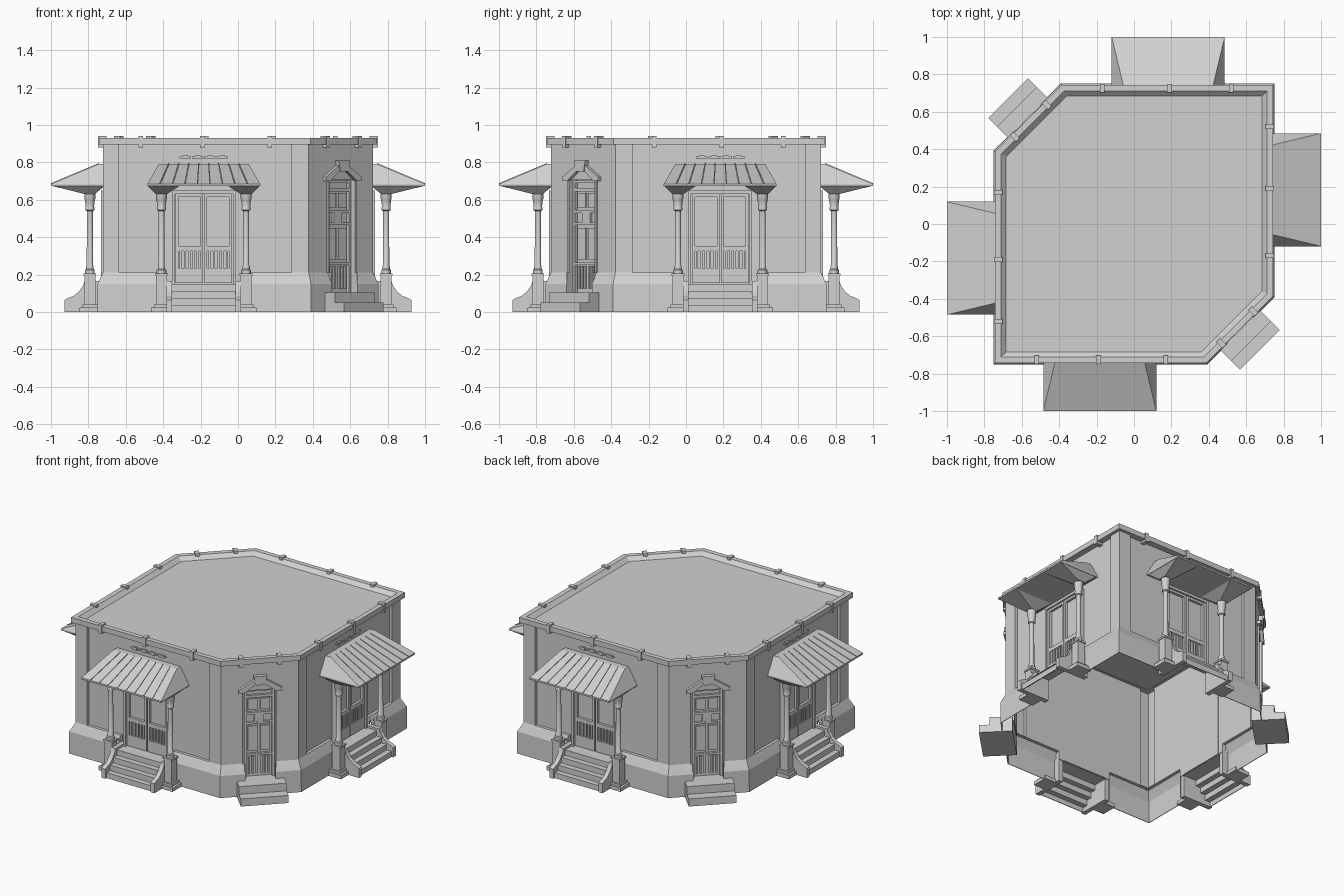
import bpy, bmesh
from math import sin, cos, pi, sqrt
from mathutils import Matrix

if "Cube" in bpy.data.objects:
    bpy.data.objects.remove(bpy.data.objects["Cube"])

grey = bpy.data.materials.new("plain grey")
grey.use_nodes = True
grey.diffuse_color = (0.64, 0.64, 0.64, 1)
grey.node_tree.nodes["Principled BSDF"].inputs["Base Color"].default_value = (0.64, 0.64, 0.64, 1)

H = 0.722              # half width of the walls
C = 0.378              # where the cut corner starts
D = (H + C) / sqrt(2)  # distance of the cut corner wall
W = H - 0.02           # recessed wall panels
PX = -0.183            # middle of the front porch

TURN = Matrix.Rotation(pi, 4, "Z")
FLIP = Matrix(((0, -1, 0, 0), (-1, 0, 0, 0), (0, 0, 1, 0), (0, 0, 0, 1)))
HALF = [Matrix(), TURN]
FOUR = HALF + [FLIP, TURN @ FLIP]


# Frames: sideways, outward, up
def porch(u, w, z):
    return (PX + u, -w, z)


def corner(u, w, z):
    return ((w + u) / sqrt(2), (u - w) / sqrt(2), z)


# Stops along a quarter of the wall, as functions of the outward offset
def sharp(d):
    return (-H - d, -H - d)


def bend(d):
    return (C + d * 0.414, -H - d)


def at(x):
    return lambda d: (x, -H - d)


def cut(t):
    return lambda d: corner(t, D + d, 0)[:2]


class Part:
    """Collects solids, then repeats them around the building."""

    def __init__(self, name, mats=FOUR):
        self.name, self.mats, self.bm = name, mats, bmesh.new()

    def loft(self, loops, caps=True):
        rows = [[self.bm.verts.new(p) for p in loop] for loop in loops]
        for a, b in zip(rows, rows[1:]):
            for i in range(len(a)):
                j = (i + 1) % len(a)
                self.bm.faces.new((a[i], a[j], b[j], b[i]))
        if caps:
            self.bm.faces.new(rows[0])
            self.bm.faces.new(rows[-1])

    def sweep(self, stops, profile, caps=True):
        self.loft([[(*s(d), z) for d, z in profile] for s in stops], caps)

    def box(self, f, u, w, z):
        self.loft([[f(u[i], w[j], h) for i, j in ((0, 0), (1, 0), (1, 1), (0, 1))] for h in z])

    def extrude(self, f, u, outline):
        self.loft([[f(s, w, z) for w, z in outline] for s in u])

    def finish(self, smooth=False):
        whole = bmesh.new()
        for m in self.mats:
            me = bpy.data.meshes.new("piece")
            self.bm.to_mesh(me)
            me.transform(m)
            whole.from_mesh(me)
            bpy.data.meshes.remove(me)
        bmesh.ops.remove_doubles(whole, verts=whole.verts, dist=1e-5)
        bmesh.ops.recalc_face_normals(whole, faces=whole.faces)
        me = bpy.data.meshes.new(self.name)
        whole.to_mesh(me)
        me.materials.append(grey)
        ob = bpy.data.objects.new(self.name, me)
        bpy.context.collection.objects.link(ob)
        if smooth:
            bpy.ops.object.select_all(action="DESELECT")
            ob.select_set(True)
            bpy.context.view_layer.objects.active = ob
            bpy.ops.object.shade_smooth_by_angle(angle=0.6)


def sheet(d, z0, z1):
    return [(d - 0.004, z0), (d, z0), (d, z1), (d - 0.004, z1)]


# Walls: thin shell with recessed panels between pilasters
p = Part("wall_panels")
p.sweep([at(-0.635), at(0.285)], sheet(-0.02, 0.21, 0.9))
p.sweep([at(PX - 0.2), at(PX + 0.2)], sheet(-0.02, 0.15, 0.21))
p.finish()
p = Part("pilasters")
p.sweep([sharp, at(-0.635)], sheet(0, 0.21, 0.9))
p.sweep([at(0.285), bend, cut(-0.095)], sheet(0, 0.21, 0.9))
p.sweep([cut(-0.095), cut(0)], sheet(0, 0.71, 0.9))
for x in (-0.637, 0.287):
    p.box(porch, (x - PX - 0.002, x - PX + 0.002), (W - 0.004, H), (0.21, 0.9))
p.finish()

# Flared hollow plinth, broken at the doors
p = Part("plinth")
flare = [(0.03, 0), (0.029, 0.15), (0.01, 0.19), (0, 0.21), (-0.024, 0.21),
         (-0.024, 0.206), (-0.003, 0.206), (0.006, 0.188), (0.025, 0.149), (0.026, 0)]
p.sweep([sharp, at(PX - 0.2)], flare)
p.sweep([at(PX + 0.2), bend, cut(-0.097)], flare)
for s in (-1, 1):
    p.box(porch, (s * 0.2, s * 0.204), (W - 0.004, H + 0.004), (0, 0.206))
p.finish()

# Cornice, clips and flat roof
p = Part("cornice")
p.sweep([sharp, bend, cut(0)],
        [(-0.024, 0.895), (0.021, 0.895), (0.021, 0.93), (-0.012, 0.93), (-0.04, 0.904), (-0.04, 0.895)], False)
p.finish()
p = Part("cornice_clips")
for x in (-0.52, -0.19, 0.17):
    p.box(porch, (x - PX - 0.013, x - PX + 0.013), (H - 0.02, H + 0.026), (0.88, 0.94))
p.box(corner, (-0.135, -0.107), (D - 0.02, D + 0.026), (0.88, 0.94))
p.finish()
p = Part("roof", [Matrix()])
quarter = [sharp(-0.035), bend(-0.035)]
ring = quarter + [(-y, -x) for x, y in reversed(quarter)]
ring = ring[:3] + [(-x, -y) for x, y in ring[:3]]
p.loft([[(x, y, z) for x, y in ring] for z in (0.897, 0.905)])
p.finish()

# Double doors: rails and stiles around set-back panels
p = Part("double_doors")
p.box(porch, (-0.165, 0.165), (W - 0.008, W + 0.003), (0.15, 0.645))
p.box(porch, (-0.17, 0.17), (W, W + 0.03), (0.632, 0.65))
for s in (-1, 1):
    p.box(porch, (s * 0.155, s * 0.17), (W, W + 0.03), (0.15, 0.632))
    for u in (0.003, 0.135):
        p.box(porch, (s * u, s * (u + 0.015)), (W, W + 0.02), (0.155, 0.63))
    for z0, z1 in ((0.155, 0.232), (0.325, 0.352), (0.615, 0.63)):
        p.box(porch, (s * 0.018, s * 0.135), (W, W + 0.02), (z0, z1))
    for k in range(5):
        u = 0.026 + k * 0.023
        p.box(porch, (s * u, s * (u + 0.012)), (W, W + 0.016), (0.232, 0.325))
p.finish()

# Porch steps as a folded sheet, with curved cheeks
p = Part("porch_steps")
fold = []
for k in range(4):
    w = 0.915 - k * 0.038
    fold += [(w, k * 0.0375), (w, (k + 1) * 0.0375)]
fold.append((W, 0.15))
under = [(w - 0.005, z - 0.005 if z else 0) for w, z in reversed(fold)]
p.extrude(porch, (-0.175, 0.175), fold + under)
p.finish()
p = Part("step_cheeks")
side = [(W, 0), (0.927, 0), (0.927, 0.065), (0.91, 0.075), (0.88, 0.085),
        (0.85, 0.11), (0.83, 0.14), (0.82, 0.165), (W, 0.165)]
for s in (-1, 1):
    p.extrude(porch, (s * 0.17, s * 0.2), side)
p.finish()

# Columns on square pedestals
p = Part("pedestals")
for s in (-1, 1):
    for r, z0, z1 in ((0.055, 0, 0.025), (0.04, 0.025, 0.04), (0.029, 0.04, 0.195), (0.034, 0.195, 0.207)):
        p.box(porch, (s * 0.226 - r, s * 0.226 + r), (0.792 - r, 0.792 + r), (z0, z1))
p.finish()
p = Part("columns")
turned = [(0.026, 0.207), (0.026, 0.225), (0.02, 0.23), (0.02, 0.245), (0.017, 0.25), (0.016, 0.54),
          (0.024, 0.545), (0.024, 0.56), (0.022, 0.565), (0.027, 0.6), (0.029, 0.605), (0.029, 0.64)]
for s in (-1, 1):
    p.loft([[porch(s * 0.226 + r * cos(k * pi / 6), 0.792 + r * sin(k * pi / 6), z)
             for k in range(12)] for r, z in turned])
p.finish(smooth=True)

# Hipped canopy on brackets that flare out from the column tops
p = Part("canopy")
levels = [(0.302, 1.0, 0.673), (0.302, 1.0, 0.684), (0.24, 0.742, 0.792)]
p.loft([[porch(-u, W, z), porch(u, W, z), porch(u, w, z), porch(-u, w, z)] for u, w, z in levels])
p.finish()
p = Part("canopy_brackets")
for s in (-1, 1):
    p.loft([[porch(s * a, b, z) for a, b in ((u0, w0), (u1, w0), (u1, w1), (u0, w1))]
            for u0, u1, w0, w1, z in ((0.195, 0.257, 0.765, 0.825, 0.632), (0.13, 0.3, 0.71, 0.995, 0.674))])
p.finish()
p = Part("canopy_seams")
for k in range(8):
    u = (k - 3.5) * 0.067
    p.loft([[porch(m * u + a, w, z + b) for a, b in ((-0.003, 0), (0.003, 0), (0.003, 0.006), (-0.003, 0.006))]
            for m, w, z in ((1, 0.999, 0.683), (0.8, 0.744, 0.79))])
p.finish()

# Small crest above the canopy
p = Part("canopy_crest")
for k in range(4):
    u = (k - 1.5) * 0.066
    p.box(porch, (u - 0.031, u + 0.031), (W, W + 0.01), (0.822, 0.832))
    p.box(porch, (u - 0.015, u + 0.015), (W, W + 0.012), (0.817, 0.837))
p.finish()

# Narrow door set back in the cut corner
p = Part("corner_door", HALF)
B = D - 0.036
p.box(corner, (-0.095, 0.095), (B - 0.006, B), (0.1, 0.71))
p.box(corner, (-0.1, 0.1), (B, D), (0.705, 0.71))
for s in (-1, 1):
    p.box(corner, (s * 0.095, s * 0.099), (B, D + 0.026), (0.1, 0.21))
    p.box(corner, (s * 0.095, s * 0.108), (B, D + 0.01), (0.21, 0.71))
    p.box(corner, (s * 0.08, s * 0.095), (B, B + 0.016), (0.1, 0.705))
    p.box(corner, (s * 0.008, s * 0.07), (B, B + 0.009), (0.56, 0.635))
    p.box(corner, (s * 0.008, s * 0.07), (B, B + 0.009), (0.28, 0.45))
    for k in range(3):
        p.box(corner, (s * (0.01 + k * 0.023), s * (0.022 + k * 0.023)), (B, B + 0.01), (0.125, 0.245))
for z, t in ((0.25, 0.014), (0.465, 0.014), (0.53, 0.016), (0.645, 0.018), (0.69, 0.014)):
    p.box(corner, (-0.08, 0.08), (B, B + 0.016), (z, z + t))
p.box(corner, (-0.03, 0.03), (B, B + 0.014), (0.479, 0.53))
p.finish()

# Gable hood with keystone
p = Part("corner_hood", HALF)
for s in (-1, 1):
    p.loft([[corner(s * u, w, z) for u, z in ((0.135, 0.7), (0.135, 0.722), (0, 0.805), (0, 0.775), (0.1, 0.7))]
            for w in (D, D + 0.022)])
p.loft([[corner(u, w, z) for u, z in ((-0.03, 0.75), (0.03, 0.75), (0.042, 0.81), (-0.042, 0.81))]
        for w in (D, D + 0.027)])
p.finish()

# Two corner steps
p = Part("corner_steps", HALF)
p.box(corner, (-0.15, 0.15), (B, 0.952), (0, 0.052))
p.box(corner, (-0.15, 0.15), (B, 0.885), (0.052, 0.105))
p.finish()
